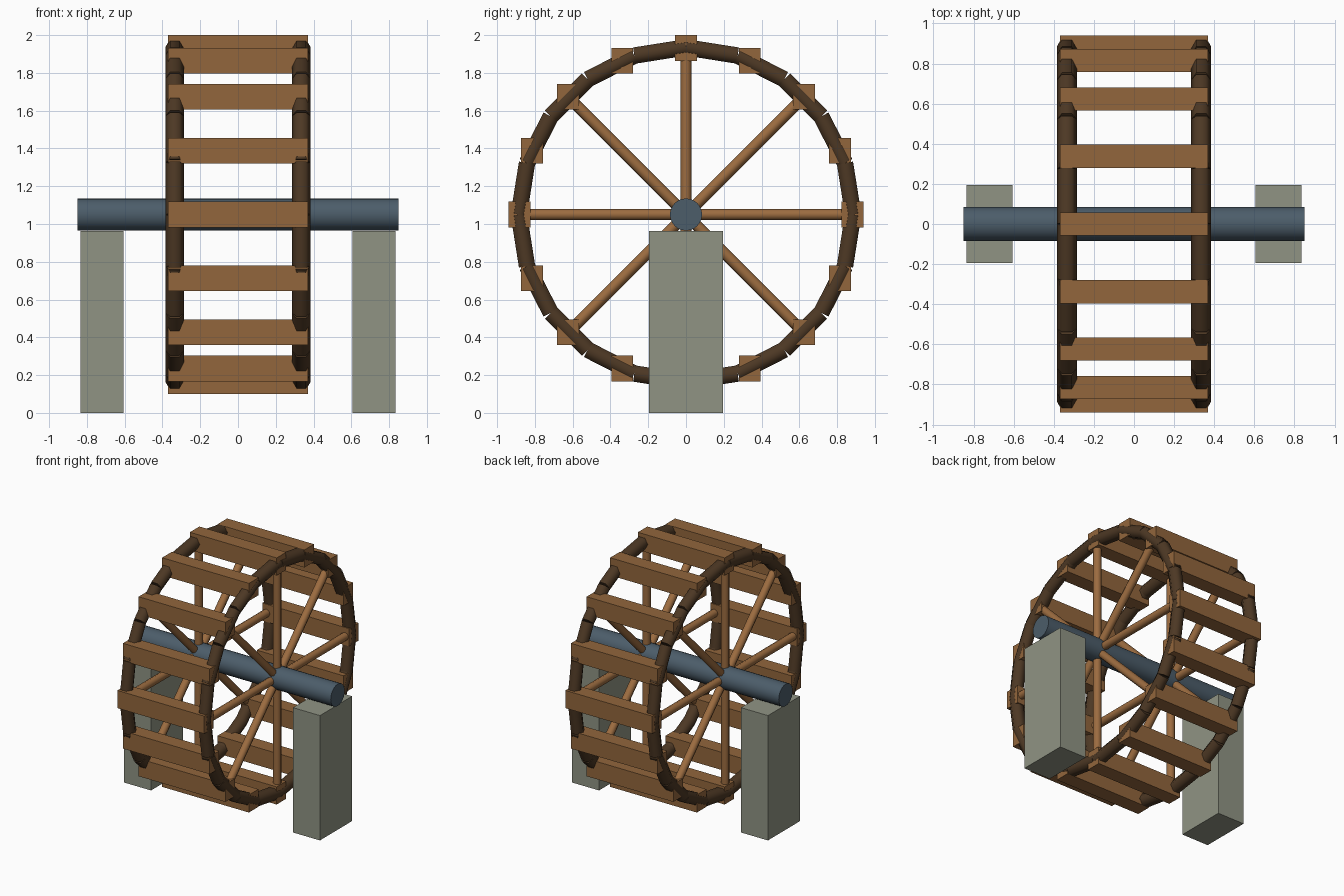
import bpy, math
from mathutils import Vector

if "Cube" in bpy.data.objects:
    bpy.data.objects.remove(bpy.data.objects["Cube"])

HUB = Vector((0, 0, 1.05))
R = 0.885


def material(name, srgb):
    m = bpy.data.materials.new(name)
    m.diffuse_color = [((c / 255 + 0.055) / 1.055) ** 2.4 for c in srgb] + [1]
    m.use_nodes = True
    m.node_tree.nodes["Principled BSDF"].inputs["Base Color"].default_value = m.diffuse_color
    return m


PLANK = material("plank wood", (146, 102, 60))
SPOKE = material("spoke wood", (156, 108, 64))
RIM = material("dark rim wood", (77, 56, 36))
STEEL = material("slate metal", (76, 93, 106))
STONE = material("grey stone", (144, 148, 132))


def box(name, loc, size, mat):
    bpy.ops.mesh.primitive_cube_add(size=1, location=loc)
    ob = bpy.context.object
    ob.name = name
    ob.scale = size
    ob.data.materials.append(mat)


def rod(name, a, b, radius, sides, mat, angle):
    """Cylinder from a to b; its first corner faces sideways along x when a-b lies in the wheel plane."""
    d = b - a
    bpy.ops.mesh.primitive_cylinder_add(vertices=sides, radius=radius, depth=d.length,
                                        location=(a + b) / 2)
    ob = bpy.context.object
    ob.name = name
    z = d.normalized()
    if abs(z.x) > 0.9:
        ob.rotation_euler = (0, math.pi / 2, 0)
    else:
        # local y (first corner) points along the axle
        ob.rotation_euler = (math.atan2(-z.y, z.z), 0, math.pi / 2)
        ob.rotation_mode = 'QUATERNION'
        y = Vector((1, 0, 0))
        x = y.cross(z)
        from mathutils import Matrix
        ob.rotation_quaternion = Matrix((x, y, z)).transposed().to_quaternion()
    ob.data.materials.append(mat)
    bpy.ops.object.shade_smooth_by_angle(angle=math.radians(angle))


def on_wheel(x, angle, radius=R):
    return HUB + Vector((x, math.cos(angle) * radius, math.sin(angle) * radius))


# axle and its stone piers
rod("axle", HUB - Vector((0.85, 0, 0)), HUB + Vector((0.85, 0, 0)), 0.085, 24, STEEL, 40)
for s in (-1, 1):
    box("pier", (s * 0.72, 0, 0.481), (0.23, 0.39, 0.962), STONE)

# two wheel rings, each with straight rim segments and spokes
for s in (-1, 1):
    x = s * 0.335
    for i in range(20):
        a = math.tau / 20
        rod("rim_segment", on_wheel(x, i * a), on_wheel(x, (i + 1) * a), 0.05, 6, RIM, 65)
    for i in range(8):
        rod("spoke", HUB + Vector((x, 0, 0)), on_wheel(x, i * math.tau / 8), 0.03, 8, SPOKE, 50)

# upright paddle planks around the wheel
for i in range(16):
    box("paddle", on_wheel(0, i * math.tau / 16, 0.882), (0.74, 0.116, 0.136), PLANK)
